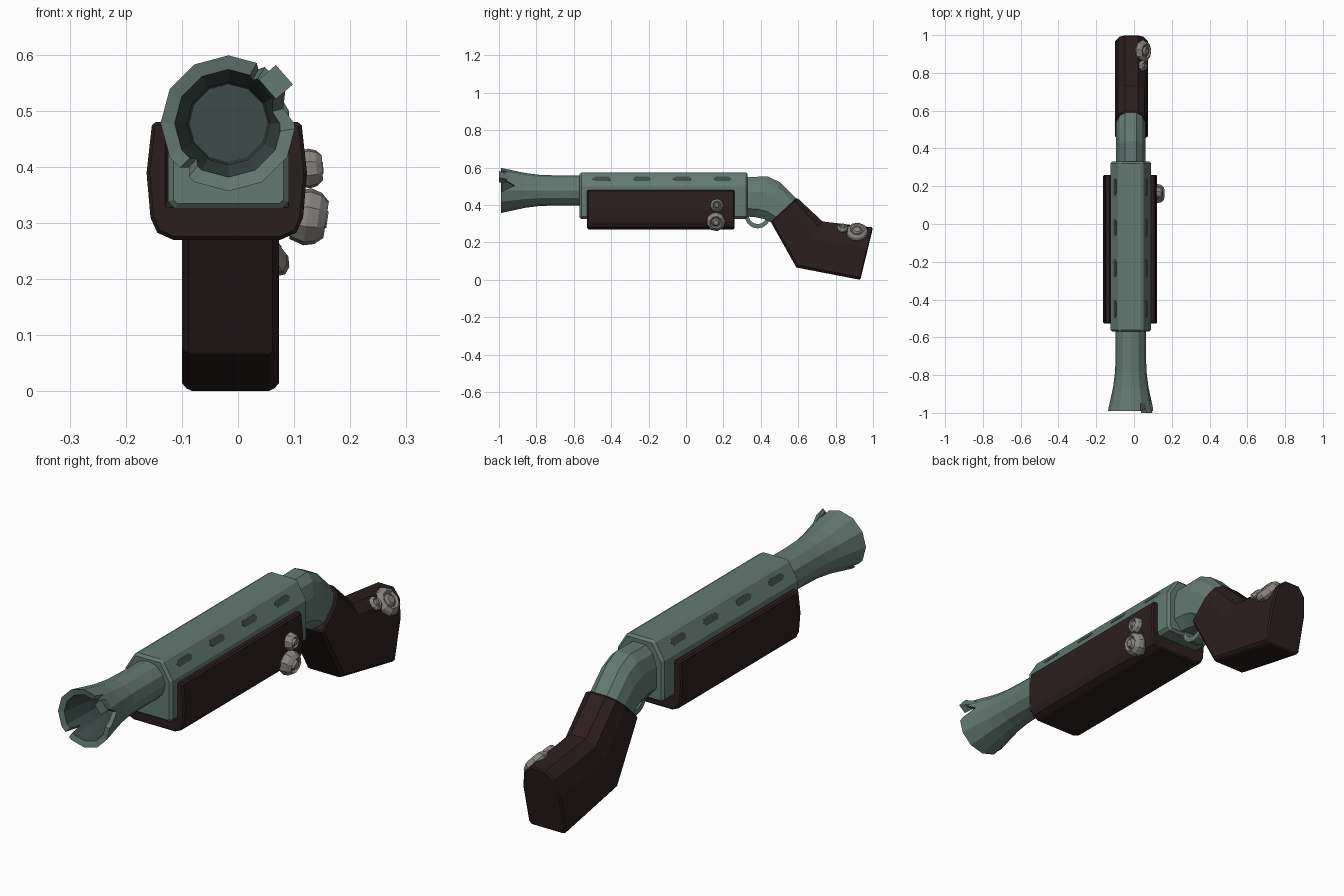
import bpy, bmesh, math
from mathutils import Vector

if "Cube" in bpy.data.objects:
    bpy.data.objects.remove(bpy.data.objects["Cube"])


def material(name, r, g, b):
    m = bpy.data.materials.new(name)
    m.diffuse_color = (r, g, b, 1)
    m.use_nodes = True
    m.node_tree.nodes["Principled BSDF"].inputs["Base Color"].default_value = m.diffuse_color
    return m


GREEN = material("weathered green metal", 0.125, 0.193, 0.17)
DARK = material("dark hollow green", 0.045, 0.072, 0.065)
WOOD = material("dark brown wood", 0.025, 0.0135, 0.0135)
GREY = material("barnacle grey", 0.25, 0.236, 0.22)

CX = -0.017            # gun centre line
CZ = 0.478             # bore height


def loft(name, rings, mat, bevel=0.0):
    """Skin a list of equal-length point rings and cap both ends."""
    bm = bmesh.new()
    rows = [[bm.verts.new(p) for p in ring] for ring in rings]
    n = len(rows[0])
    for a, b in zip(rows, rows[1:]):
        for i in range(n):
            j = (i + 1) % n
            bm.faces.new((a[i], a[j], b[j], b[i]))
    bm.faces.new(rows[0])
    bm.faces.new(rows[-1])
    bmesh.ops.recalc_face_normals(bm, faces=bm.faces)
    me = bpy.data.meshes.new(name)
    bm.to_mesh(me)
    bm.free()
    me.materials.append(mat)
    ob = bpy.data.objects.new(name, me)
    bpy.context.collection.objects.link(ob)
    if bevel:
        mod = ob.modifiers.new("bevel", 'BEVEL')
        mod.width, mod.segments = bevel, 1
        mod.limit_method, mod.angle_limit = 'ANGLE', math.radians(50)
    return ob


def lathe(name, profile, origin, axis, sides, mat):
    """profile: (distance along axis, radius)."""
    rot = Vector(axis).to_track_quat('Z', 'Y').to_matrix()
    org = Vector(origin)
    rings = [[org + rot @ Vector((r * math.cos(2 * math.pi * k / sides),
                                  r * math.sin(2 * math.pi * k / sides), d))
              for k in range(sides)] for d, r in profile]
    return loft(name, rings, mat)


def mirrored(half):
    return half + [(-x, z) for x, z in reversed(half)]


# flared hollow barrel, dark inside
barrel = lathe("barrel", [(-0.52, 0.08), (-0.68, 0.08), (-0.78, 0.083), (-0.86, 0.093),
                          (-0.93, 0.108), (-0.99, 0.121), (-0.985, 0.096), (-0.93, 0.086),
                          (-0.85, 0.074), (-0.65, 0.07)],
               (CX, 0, CZ), (0, 1, 0), 12, GREEN)
barrel.data.materials.append(DARK)
for f in barrel.data.polygons:
    out = Vector((f.center.x - CX, 0, f.center.z - CZ))
    inward = out.length > 0.01 and f.normal.dot(out.normalized()) < -0.5
    if inward or (f.normal.y < -0.9 and out.length < 0.01):
        f.material_index = 1


# chipped notches in the muzzle rim
def notch(angle, half_width, tip):
    a = math.radians(angle)
    out, tan = Vector((math.cos(a), 0, math.sin(a))), Vector((-math.sin(a), 0, math.cos(a)))
    c = Vector((CX, 0, CZ))
    rings = [[c + out * r + tan * t + Vector((0, y, 0))
              for t, y in ((-half_width, -1.02), (half_width, -1.02), (0, tip))]
             for r in (0.06, 0.18)]
    cutter = loft("notch_cutter", rings, GREEN)
    cutter.hide_render = True
    cutter.hide_viewport = True
    mod = barrel.modifiers.new("notch", 'BOOLEAN')
    mod.operation, mod.object, mod.solver = 'DIFFERENCE', cutter, 'EXACT'


notch(15, 0.056, -0.915)
notch(61, 0.013, -0.94)
notch(228, 0.017, -0.935)

# bent flap between the two upper notches
a = math.radians(41)
flap_rings = []
for y, r0, r1, w in ((-1.0, 0.092, 0.132, 0.023), (-0.945, 0.088, 0.108, 0.018)):
    flap_rings.append([(CX + r * math.cos(a) - t * math.sin(a), y,
                        CZ + r * math.sin(a) + t * math.cos(a))
                       for r, t in ((r0, -w), (r1, -w), (r1, w), (r0, w))])
loft("bent_rim_flap", flap_rings, GREEN)

# receiver housing
section = mirrored([(0.095, 0.325), (0.108, 0.338), (0.108, 0.50), (0.062, 0.575)])
loft("receiver", [[(CX + x, y, z) for x, z in section] for y in (-0.57, 0.33)],
     GREEN, 0.01)

# vent slots on the slanted upper faces
down, normal = Vector((0.523, 0, -0.852)), Vector((0.852, 0, 0.523))
outline = [(-0.05, 0), (-0.037, 0.014), (0.037, 0.014), (0.05, 0), (0.037, -0.014), (-0.037, -0.014)]
for side in (1, -1):
    for y in (-0.45, -0.235, -0.02, 0.195):
        mid = Vector((0.084, y, 0.539))
        rings = []
        for h in (-0.004, 0.001):
            pts = [mid + Vector((0, u, 0)) + down * v + normal * h for u, v in outline]
            rings.append([(CX + side * p.x, p.y, p.z) for p in pts])
        loft("vent_slot", rings, DARK)

# wooden fore-end wrapped round the receiver
inner = [(0.104, 0.48), (0.104, 0.334)]
outer = [(0.133, 0.48), (0.143, 0.39), (0.136, 0.31), (0.124, 0.283), (0.095, 0.27)]
section = [(-x, z) for x, z in inner] + inner[::-1] + mirrored(outer)
loft("fore_end", [[(-0.02 + x, y, z) for x, z in section] for y in (-0.528, 0.26)],
     WOOD, 0.006)


# neck and stock: sections given by a top and a bottom point in the side view
def spine(name, stations, half_section, cx, mat, bevel=0.0):
    rings = []
    for (ty, tz), (by, bz) in stations:
        rings.append([(cx + x, by + (ty - by) * t, bz + (tz - bz) * t)
                      for x, t in mirrored(half_section)])
    return loft(name, rings, mat, bevel)


spine("neck", [((0.31, 0.55), (0.31, 0.34)), ((0.44, 0.552), (0.37, 0.335)),
               ((0.505, 0.52), (0.42, 0.325)), ((0.60, 0.425), (0.48, 0.295))],
      [(0.04, 0), (0.077, 0.2), (0.077, 0.62), (0.06, 0.87), (0.03, 1)], CX, GREEN)
spine("stock", [((0.593, 0.44), (0.453, 0.31)), ((0.73, 0.312), (0.59, 0.066)),
                ((1.0, 0.28), (0.932, 0.0))],
      [(0.075, 0), (0.0865, 0.05), (0.0865, 0.62), (0.07, 0.88), (0.035, 1)],
      -0.0135, WOOD, 0.006)

# trigger guard: half ring below the neck
rings = []
for k in range(9):
    t = math.pi * (0.95 + 1.1 * k / 8)
    rings.append([(CX + x, 0.383 + r * math.cos(t), 0.347 + r * 1.03 * math.sin(t))
                  for r, x in ((0.048, -0.022), (0.07, -0.022), (0.07, 0.022), (0.048, 0.022))])
loft("trigger_guard", rings, GREEN)


# barnacles: bulging cups with a knob inside
def barnacle(origin, axis, r, h):
    prof = [(-0.3 * h, 0.85 * r), (0.25 * h, r), (0.65 * h, 0.9 * r), (0.95 * h, 0.64 * r),
            (0.75 * h, 0.5 * r), (0.75 * h, 0.42 * r), (h, 0.28 * r)]
    lathe("barnacle", prof, origin, axis, 9, GREY)


barnacle((0.112, 0.16, 0.313), (1, 0, -0.15), 0.052, 0.048)
barnacle((0.118, 0.165, 0.397), (1, 0, 0.05), 0.036, 0.034)
barnacle((0.041, 0.915, 0.25), (0.78, 0, 0.62), 0.06, 0.034)
barnacle((0.042, 0.838, 0.272), (0.7, 0, 0.7), 0.03, 0.022)
